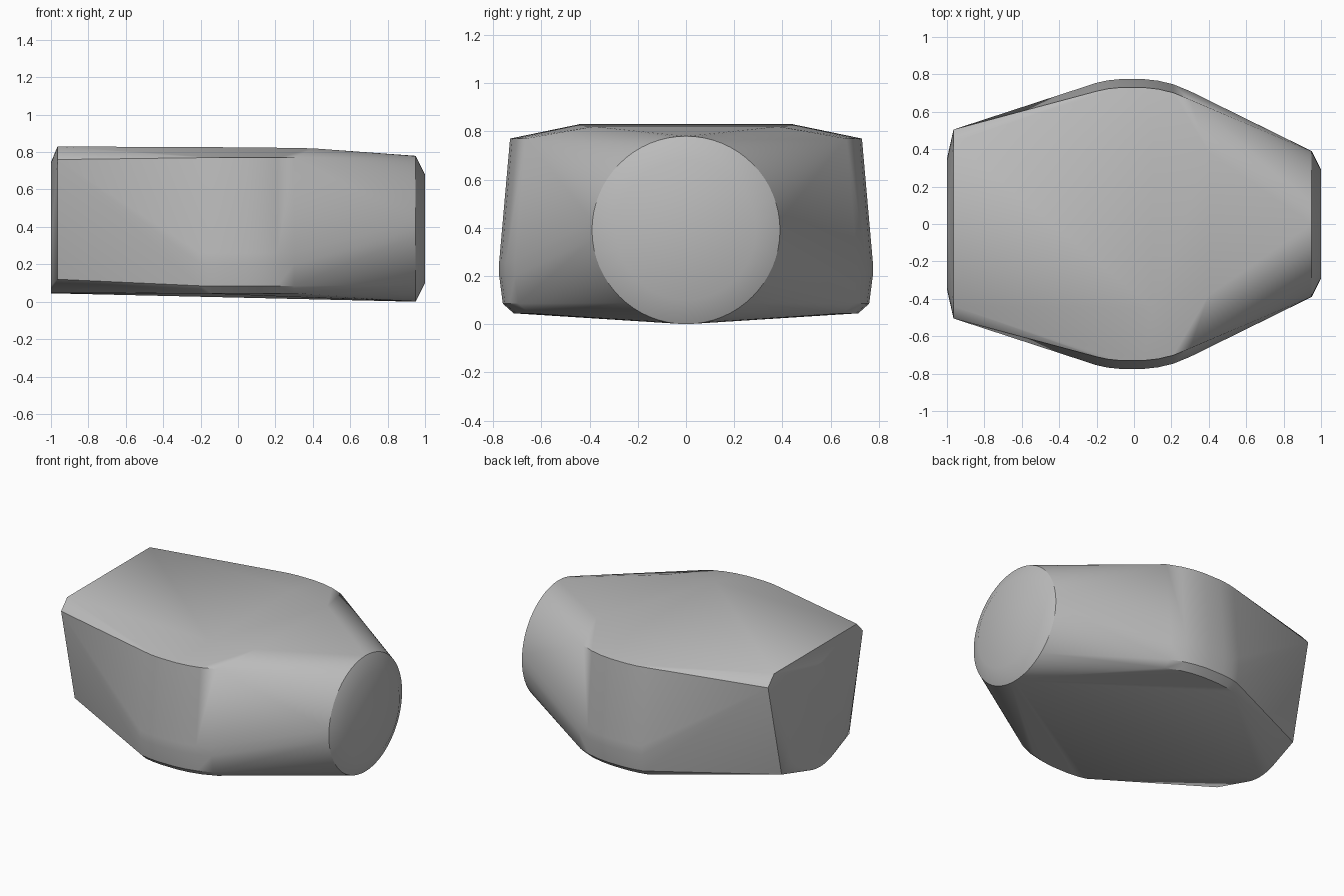
import bpy, bmesh, math

cube = bpy.data.objects.get("Cube")
if cube:
    bpy.data.objects.remove(cube, do_unlink=True)

# single grey finish
grey = bpy.data.materials.new("plain_grey")
grey.use_nodes = True
colour = (0.5, 0.5, 0.5, 1)
grey.diffuse_color = colour
grey.node_tree.nodes["Principled BSDF"].inputs["Base Color"].default_value = colour


def ring(x, z, radius, count=64):
    """Circle facing along x."""
    steps = [math.tau * i / count for i in range(count)]
    return [(x, radius * math.cos(a), z + radius * math.sin(a)) for a in steps]


def both_sides(points):
    return [(x, s * y, z) for x, y, z in points for s in (1, -1)]


# curved side outline: (x, half width)
flank = [(-0.2, 0.755), (-0.14, 0.768), (-0.07, 0.775), (0.05, 0.775),
         (0.13, 0.766), (0.21, 0.747), (0.3, 0.71)]

# round end, its chamfer, and the slight bulge of the square end
points = ring(0.95, 0.39, 0.39) + ring(1.0, 0.39, 0.29) + ring(-1.0, 0.395, 0.35)

# flank levels: (height, inset)
for z, inset in [(0.77, 0.045), (0.26, 0), (0.2, 0), (0.085, 0.015), (0.045, 0.06)]:
    points += both_sides([(x, y - inset, z) for x, y in flank])

# square end corners and the raised top panel
points += both_sides([(-0.965, 0.44, 0.83), (-0.965, 0.505, 0.76),
                      (-0.965, 0.36, 0.12), (0.1, 0.45, 0.825), (0.4, 0.38, 0.82)])

# wrap the sections in one convex shell
bm = bmesh.new()
for p in points:
    bm.verts.new(p)
hull = bmesh.ops.convex_hull(bm, input=bm.verts[:])
loose = [v for v in bm.verts if not v.link_faces]
bmesh.ops.delete(bm, geom=loose, context='VERTS')
bmesh.ops.dissolve_limit(bm, angle_limit=math.radians(0.3),
                         verts=bm.verts[:], edges=bm.edges[:])
bmesh.ops.recalc_face_normals(bm, faces=bm.faces[:])
mesh = bpy.data.meshes.new("shell_body")
bm.to_mesh(mesh)
bm.free()
mesh.materials.append(grey)

body = bpy.data.objects.new("shell_body", mesh)
bpy.context.collection.objects.link(body)
bpy.context.view_layer.objects.active = body
body.select_set(True)
bpy.ops.object.shade_smooth_by_angle(angle=math.radians(30))
